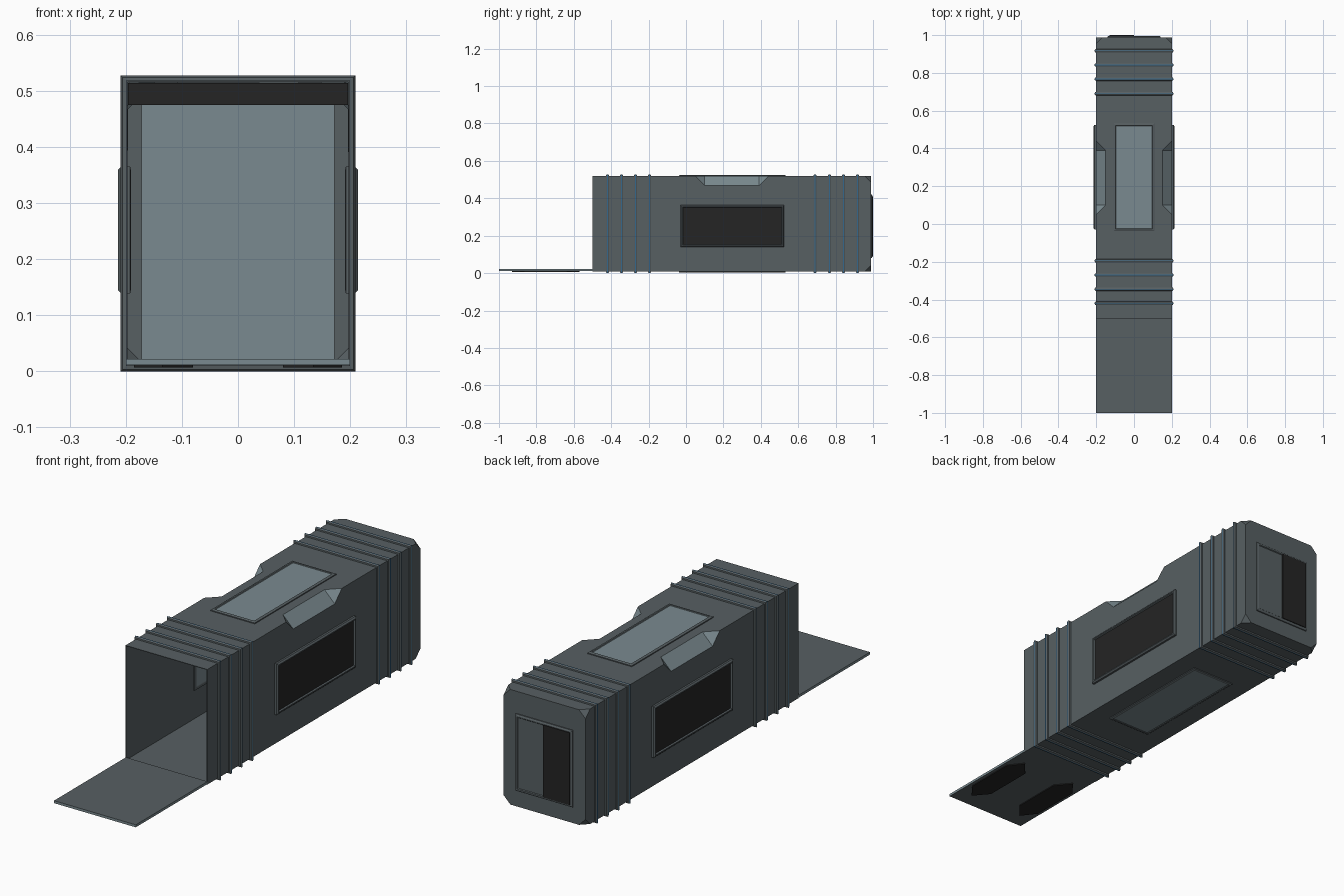
import bpy, bmesh, math
from mathutils import Vector

if "Cube" in bpy.data.objects:
    bpy.data.objects.remove(bpy.data.objects["Cube"])

W, Z0, Z1, YF, YB = 0.2, 0.009, 0.518, -0.5, 0.988
ZC = (Z0 + Z1) / 2


def material(name, rgb):
    m = bpy.data.materials.new(name)
    m.diffuse_color = (*rgb, 1)
    m.use_nodes = True
    m.node_tree.nodes["Principled BSDF"].inputs["Base Color"].default_value = m.diffuse_color
    return m


BODY = material("dark slate", (0.095, 0.115, 0.123))
PALE = material("pale grey blue", (0.195, 0.255, 0.277))
BLACK = material("black", (0.018, 0.018, 0.018))
BLUE = material("blue", (0.035, 0.14, 0.27))


def finish(bm, name, *mats):
    bmesh.ops.recalc_face_normals(bm, faces=bm.faces)
    me = bpy.data.meshes.new(name)
    bm.to_mesh(me)
    bm.free()
    for m in mats:
        me.materials.append(m)
    ob = bpy.data.objects.new(name, me)
    bpy.context.collection.objects.link(ob)
    return ob


def box_bm(lo, hi):
    bm = bmesh.new()
    bmesh.ops.create_cube(bm, size=1)
    for v in bm.verts:
        v.co = Vector([(a + b) / 2 + c * (b - a) for a, b, c in zip(lo, hi, v.co)])
    return bm


def box(name, lo, hi, mat):
    return finish(box_bm(lo, hi), name, mat)


def raised_panel(name, centre, u, v, n, hu, hv, h, frame, face):
    """Flat plate with bevelled rim, standing h out of a wall along n."""
    c, u, v, n = (Vector(t) for t in (centre, u, v, n))
    bm = bmesh.new()
    loops = []
    for inset, height in ((0, -0.006), (0, h * 0.6), (0.006, h), (0.011, h), (0.014, h * 0.6)):
        loops.append([bm.verts.new(c + u * (su * (hu - inset)) + v * (sv * (hv - inset)) + n * height)
                      for su, sv in ((-1, -1), (1, -1), (1, 1), (-1, 1))])
    for a, b in zip(loops, loops[1:]):
        for i in range(4):
            j = (i + 1) % 4
            bm.faces.new((a[i], a[j], b[j], b[i]))
    bm.faces.new(loops[0][::-1])
    bm.faces.new(loops[-1]).material_index = 1
    return finish(bm, name, frame, face)


# Container shell: box with clipped rear corners
bm = box_bm((-W, YF, Z0), (W, YB, Z1))
bmesh.ops.bevel(bm, geom=[v for v in bm.verts if v.co.y > 0], offset=0.032,
                segments=1, affect='VERTICES')
shell = finish(bm, "container_shell", BODY, PALE)

# Notches along both upper edges
cutters = []
for s in (-1, 1):
    bm = bmesh.new()
    for x, z, ya, yb in ((.13, .538, .1, .39), (.22, .448, .1, .39), (.22, .538, .01, .48)):
        for y in (ya, yb):
            bm.verts.new((s * x, y, z))
    bmesh.ops.convex_hull(bm, input=bm.verts)
    cut = finish(bm, "notch_cutter", PALE)
    cut.hide_render = True
    cutters.append(cut)
    mod = shell.modifiers.new("notch", 'BOOLEAN')
    mod.operation, mod.solver, mod.object = 'DIFFERENCE', 'EXACT', cut
dg = bpy.context.evaluated_depsgraph_get()
cut_mesh = bpy.data.meshes.new_from_object(shell.evaluated_get(dg))
shell.modifiers.clear()
for c in cutters:
    bpy.data.objects.remove(c)

# Open the front, colour the notches
bm = bmesh.new()
bm.from_mesh(cut_mesh)
bmesh.ops.delete(bm, geom=[f for f in bm.faces if f.normal.y < -0.95], context='FACES')
for f in bm.faces:
    n = f.normal
    sloped = abs(n.x) > 0.2 and n.z > 0.2 and f.calc_center_median().y < 0.6
    f.material_index = 1 if sloped else 0
bm.to_mesh(shell.data)
bm.free()
sol = shell.modifiers.new("wall", 'SOLIDIFY')
sol.thickness, sol.offset = 0.004, -1

# Inner back wall and ceiling lintel
box("inner_back_wall", (-0.172, 0.975, 0.02), (0.172, 0.981, 0.49), PALE)
box("ceiling_lintel", (-0.196, -0.06, 0.475), (0.196, 0.03, 0.514), BLACK)

# Ribs wrapped around the body, with a thin blue crown
PROFILE = ((-.009, -.002), (-.008, .006), (-.002, .009), (.002, .009), (.008, .006), (.009, -.002))
for k, y in enumerate((-.42, -.345, -.27, -.195, .69, .767, .842, .917)):
    bm = bmesh.new()
    loops = [[bm.verts.new((sx * (W + o), y + dy, ZC + sz * ((Z1 - Z0) / 2 + o)))
              for sx, sz in ((-1, -1), (1, -1), (1, 1), (-1, 1))] for dy, o in PROFILE]
    for p in range(len(loops)):
        a, b = loops[p], loops[(p + 1) % len(loops)]
        for i in range(4):
            j = (i + 1) % 4
            bm.faces.new((a[i], a[j], b[j], b[i])).material_index = int(p == 2)
    finish(bm, f"rib_{k + 1}", BODY, BLUE)

# Side, top and bottom panels
YM = 0.248
for s, side in ((-1, "left"), (1, "right")):
    raised_panel(side + "_panel", (s * W, YM, 0.252), (0, 1, 0), (0, 0, 1), (s, 0, 0),
                 0.277, 0.113, 0.014, BODY, BLACK)
    raised_panel(side + "_inner_panel", (s * (W - 0.006), YM, 0.252), (0, 1, 0), (0, 0, 1), (-s, 0, 0),
                 0.277, 0.113, 0.003, BODY, PALE)
raised_panel("top_panel", (0, YM, Z1), (1, 0, 0), (0, 1, 0), (0, 0, 1), 0.108, 0.285, 0.007, BODY, PALE)
raised_panel("bottom_panel", (0, YM, Z0), (1, 0, 0), (0, 1, 0), (0, 0, -1), 0.108, 0.285, 0.007, BODY, PALE)

# Rear panel with black half
raised_panel("rear_panel", (0, YB, 0.25), (1, 0, 0), (0, 0, 1), (0, 1, 0), 0.14, 0.17, 0.008, BODY, BODY)
box("rear_black_plate", (-0.13, YB, 0.09), (0.0, 1.0, 0.41), BLACK)

# Lowered ramp door with pale edges
bm = box_bm((-W, -1.0, 0.011), (W, YF + 0.002, 0.022))
for f in bm.faces:
    f.material_index = int(abs(f.normal.z) < 0.5)
finish(bm, "ramp_door", BODY, PALE)

# Hexagonal pads under the ramp
for s, side in ((-1, "left"), (1, "right")):
    bm = bmesh.new()
    pts = ((.185, -.115), (.185, .115), (.135, .18), (.08, .115), (.08, -.115), (.135, -.18))
    base = bm.faces.new([bm.verts.new((s * x, y - 0.75, 0.007)) for x, y in pts])
    ext = bmesh.ops.extrude_face_region(bm, geom=[base])
    bmesh.ops.translate(bm, vec=(0, 0, 0.006),
                        verts=[g for g in ext["geom"] if isinstance(g, bmesh.types.BMVert)])
    finish(bm, side + "_ramp_pad", BLACK)
